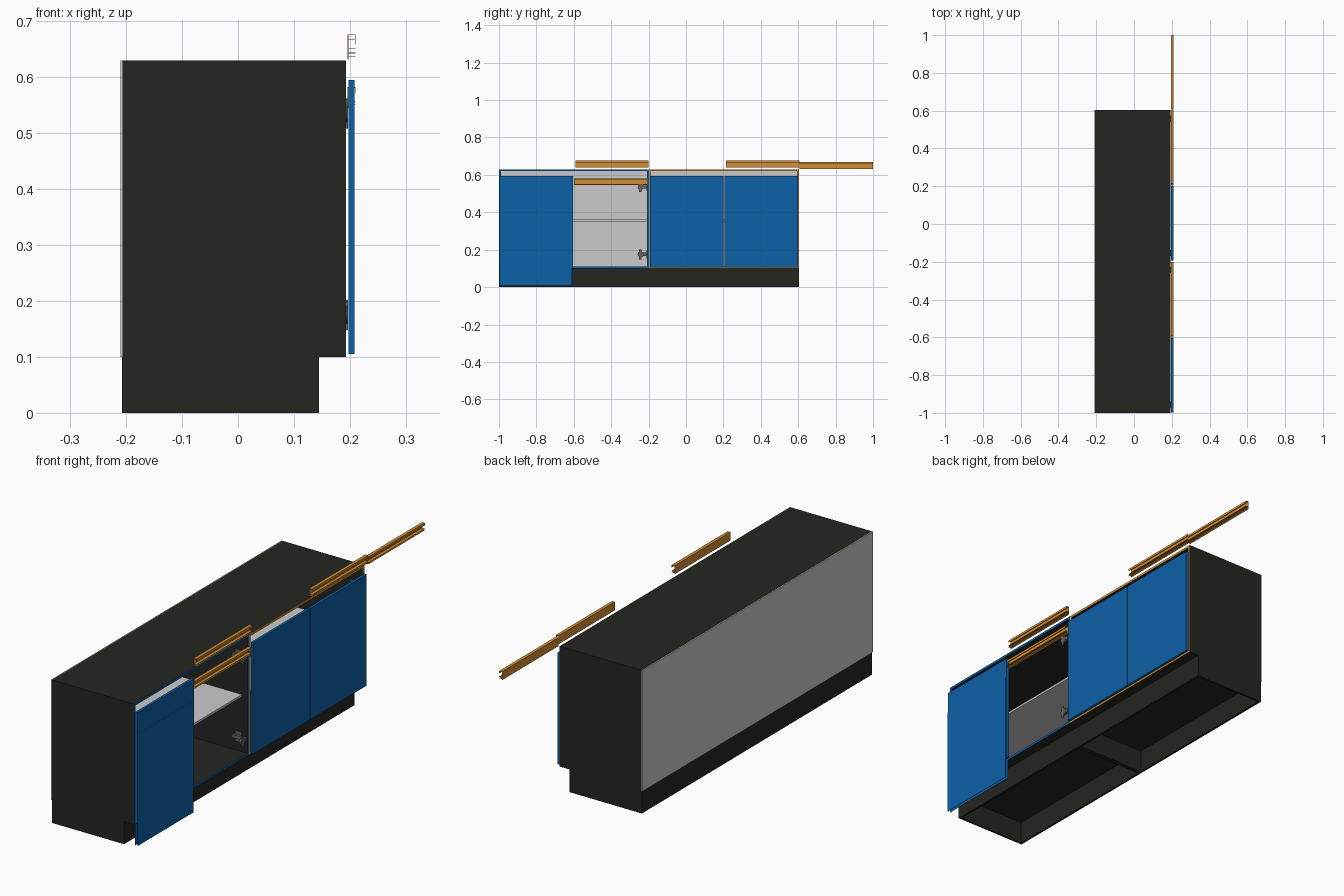
import bpy, bmesh, math
from mathutils import Matrix, Vector

if "Cube" in bpy.data.objects:
    bpy.data.objects.remove(bpy.data.objects["Cube"])


def material(name, rgb):
    m = bpy.data.materials.new(name)
    m.diffuse_color = (*rgb, 1)
    m.use_nodes = True
    m.node_tree.nodes["Principled BSDF"].inputs["Base Color"].default_value = m.diffuse_color
    return m


DARK = material("dark_board", (0.018, 0.018, 0.015))
BLUE = material("blue", (0.004, 0.12, 0.39))
ORANGE = material("orange", (0.65, 0.27, 0.035))
METAL = material("hinge_metal", (0.12, 0.12, 0.12))


def add_box(bm, x0, x1, y0, y1, z0, z1):
    mat = Matrix.Translation(((x0 + x1) / 2, (y0 + y1) / 2, (z0 + z1) / 2))
    mat = mat @ Matrix.Diagonal((x1 - x0, y1 - y0, z1 - z0, 1))
    bmesh.ops.create_cube(bm, size=1, matrix=mat)


def add_disc(bm, centre, radius, depth):
    mat = Matrix.Translation(centre) @ Matrix.Rotation(math.pi / 2, 4, 'Y')
    bmesh.ops.create_cone(bm, cap_ends=True, segments=20, radius1=radius,
                          radius2=radius, depth=depth, matrix=mat)


def finish(bm, name, mat=None):
    me = bpy.data.meshes.new(name)
    bm.to_mesh(me)
    bm.free()
    ob = bpy.data.objects.new(name, me)
    bpy.context.collection.objects.link(ob)
    if mat:
        me.materials.append(mat)
    return ob


def boxes(name, mat, *dims):
    bm = bmesh.new()
    for d in dims:
        add_box(bm, *d)
    return finish(bm, name, mat)


T = 0.01                      # board thickness
XB, XF = -0.207, 0.192        # carcass back and front
Z0, Z1 = 0.1, 0.63            # carcass bottom and top


def frame(y0, y1, z0, z1, x0, x1):
    # four boards around a rectangle in the y-z plane
    return [(x0, x1, y0, y0 + T, z0, z1), (x0, x1, y1 - T, y1, z0, z1),
            (x0, x1, y0 + T, y1 - T, z0, z0 + T), (x0, x1, y0 + T, y1 - T, z1 - T, z1)]


def hinge(name, y, side, z):
    # side = direction from the side board into the cabinet
    bm = bmesh.new()

    def slab(x0, x1, a, b, h):
        ys = sorted((y + side * a, y + side * b))
        add_box(bm, x0, x1, *ys, z - h, z + h)
    slab(0.135, 0.165, 0, 0.003, 0.022)       # mounting plate
    slab(0.125, 0.185, 0.003, 0.014, 0.007)   # arm
    slab(0.180, 0.193, 0.006, 0.036, 0.009)   # knuckle
    slab(0.193, 0.1965, 0.030, 0.043, 0.027)  # cup flange
    add_disc(bm, Vector((0.191, y + side * 0.034, z)), 0.016, 0.008)
    finish(bm, name, METAL)


def cabinet(name, y0, y1, edge):
    boxes(name + "_carcass", DARK, *frame(y0, y1, Z0, Z1, XB + 0.001, XF))
    boxes(name + "_edge_banding", edge, *frame(y0, y1, Z0, Z1, XF, XF + 0.0012))
    boxes(name + "_back_panel", None, (-0.21, XB + 0.001, y0, y1, Z0, Z1))
    boxes(name + "_shelf", None, (-0.2, 0.165, y0 + T, y1 - T, 0.352, 0.362))
    # hollow plinth open at the bottom
    boxes(name + "_plinth", DARK,
          (XB, XB + T, y0, y1, 0, Z0), (0.135, 0.145, y0, y1, 0, Z0),
          (XB + T, 0.135, y0, y0 + T, 0, Z0), (XB + T, 0.135, y1 - T, y1, 0, Z0))
    for i, z in enumerate((0.175, 0.535)):
        hinge(f"{name}_hinge_left_{i}", y0 + T, 1, z)
        hinge(f"{name}_hinge_right_{i}", y1 - T, -1, z)


def door(name, y0, y1):
    boxes(name, BLUE, (0.197, 0.2085, y0, y1, 0.105, 0.595))


def rail(name, y0, y1, top):
    # thin pull profile: web, hooked top flange, two lower flanges
    w = 0.0012
    boxes(name, ORANGE,
          (0.196, 0.196 + w, y0, y1, top - 0.037, top),
          (0.196 + w, 0.210, y0, y1, top - w, top),
          (0.210 - w, 0.210, y0, y1, top - 0.010, top - w),
          (0.196 + w, 0.210, y0, y1, top - 0.026, top - 0.026 + w),
          (0.196 + w, 0.210, y0, y1, top - 0.032, top - 0.032 + w))


cabinet("left_cabinet", -1.0, -0.1985, BLUE)
cabinet("right_cabinet", -0.1985, 0.603, ORANGE)

# three hung doors
door("outer_left_door", -0.997, -0.603)
door("inner_right_door", -0.192, 0.200)
door("outer_right_door", 0.205, 0.598)

# loose door skins hanging low in front of the left door
boxes("loose_door_skins", BLUE,
      (0.1962, 0.1968, -0.998, -0.609, 0.008, 0.5),
      (0.2087, 0.2093, -0.998, -0.609, 0.008, 0.5))

# pull rails
rail("opening_rail", -0.600, -0.208, 0.582)
rail("left_upper_rail", -0.590, -0.200, 0.676)
rail("right_upper_rail", 0.215, 0.606, 0.676)
rail("far_right_rail", 0.608, 1.0, 0.668)
